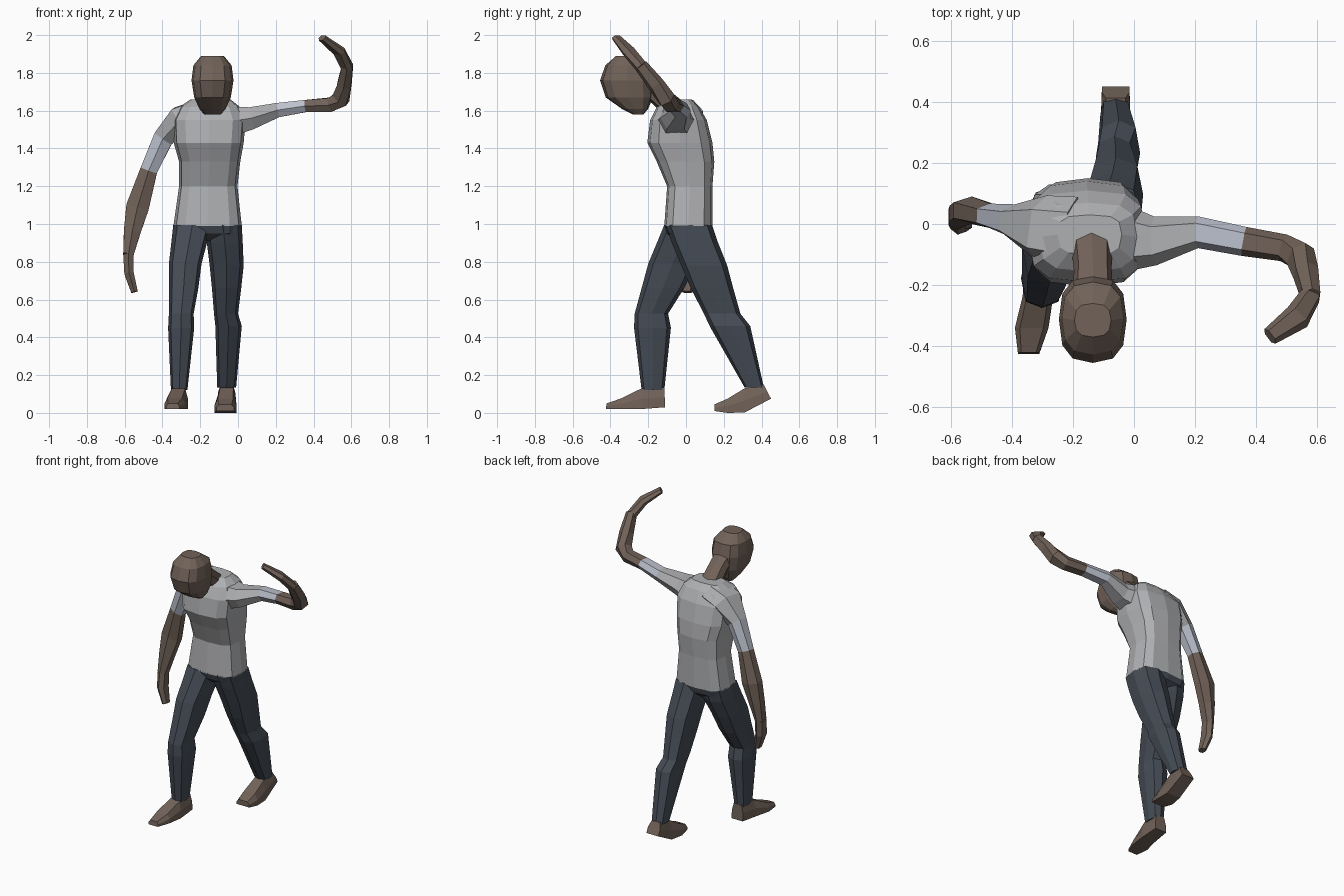
import bpy, bmesh, math
from mathutils import Vector


def material(name, rgb):
    m = bpy.data.materials.new(name)
    m.diffuse_color = (*rgb, 1)
    return m


SKIN = material("brown skin", (0.165, 0.122, 0.098))
SHIRT = material("grey shirt", (0.43, 0.435, 0.45))
CUFF = material("pale sleeve", (0.50, 0.53, 0.61))
TROUSER = material("slate trousers", (0.060, 0.072, 0.092))


def skin_rings(name, rings, mats):
    """Join rings of points into a closed flat-faced body; mats holds one entry per segment."""
    bm = bmesh.new()
    palette = list(dict.fromkeys(mats))
    loops = [[bm.verts.new(p) for p in ring] for ring in rings]
    n = len(rings[0])
    for i in range(len(loops) - 1):
        mat = palette.index(mats[min(i, len(mats) - 1)])
        for k in range(n):
            j = (k + 1) % n
            f = bm.faces.new((loops[i][k], loops[i][j], loops[i + 1][j], loops[i + 1][k]))
            f.material_index = mat
    bm.faces.new(loops[0])
    bm.faces.new(loops[-1]).material_index = palette.index(mats[-1])
    bmesh.ops.recalc_face_normals(bm, faces=bm.faces)
    me = bpy.data.meshes.new(name)
    bm.to_mesh(me)
    bm.free()
    for m in palette:
        me.materials.append(m)
    ob = bpy.data.objects.new(name, me)
    bpy.context.collection.objects.link(ob)
    return ob


def outline(n, p):
    """Rounded-box unit outline: smaller p is boxier."""
    pts = []
    for k in range(n):
        c, s = math.cos(k * math.tau / n), math.sin(k * math.tau / n)
        pts.append((math.copysign(abs(c) ** p, c), math.copysign(abs(s) ** p, s)))
    return pts


def stack(name, rows, mat, n=8, p=0.7):
    """Horizontal sections given as x0, x1, y0, y1, z."""
    rings = [[((a + b) / 2 + u * (b - a) / 2, (c + d) / 2 + v * (d - c) / 2, z)
              for u, v in outline(n, p)] for a, b, c, d, z in rows]
    return skin_rings(name, rings, [mat])


def tube(name, rows, mats, ref=(0, 1, 0), n=6, p=0.8):
    """Sections square to a path, given as x, y, z, radius along ref, other radius."""
    c = [Vector(r[:3]) for r in rows]
    rings = []
    for i, r in enumerate(rows):
        t = Vector((0, 0, 0))
        if i > 0:
            t += (c[i] - c[i - 1]).normalized()
        if i < len(c) - 1:
            t += (c[i + 1] - c[i]).normalized()
        t.normalize()
        u = Vector(ref)
        u = (u - t * u.dot(t)).normalized()
        w = t.cross(u)
        rings.append([c[i] + u * (a * r[3]) + w * (b * r[4]) for a, b in outline(n, p)])
    return skin_rings(name, rings, mats)


def foot(name, rows):
    """Four-cornered sections: bottom y, z, top y, z, x0, x1."""
    rings = []
    for yb, zb, yt, zt, a, b in rows:
        i = (b - a) * 0.15
        rings.append([(a, yb, zb), (b, yb, zb), (b, (yb + yt) / 2, (zb + zt) / 2),
                      (b - i, yt, zt), (a + i, yt, zt), (a, (yb + yt) / 2, (zb + zt) / 2)])
    return skin_rings(name, rings, [SKIN])


# Torso
stack("torso", [
    (-.342, .02, -.115, .14, .99), (-.312, -.003, -.10, .14, 1.20),
    (-.312, .012, -.155, .15, 1.33), (-.34, .03, -.205, .14, 1.43),
    (-.345, .04, -.19, .11, 1.55), (-.31, .01, -.155, .07, 1.62),
    (-.25, -.04, -.10, .03, 1.66)], SHIRT, 12, .62)

# Head and neck
stack("head", [
    (-.195, -.075, -.37, -.26, 1.89), (-.236, -.034, -.427, -.19, 1.84),
    (-.246, -.024, -.455, -.17, 1.76), (-.232, -.038, -.425, -.175, 1.67),
    (-.205, -.065, -.34, -.20, 1.61), (-.18, -.09, -.28, -.225, 1.58)], SKIN, 12, .75)
tube("neck", [(-.14, -.05, 1.60, .068, .06), (-.135, -.15, 1.685, .062, .055),
              (-.135, -.25, 1.76, .065, .055)], [SKIN], (1, 0, 0), 8)

# Lowered right arm
tube("right_arm", [
    (-.20, -.03, 1.595, .12, .07), (-.30, -.015, 1.55, .11, .085),
    (-.395, .01, 1.455, .055, .06), (-.472, .027, 1.285, .04, .051),
    (-.532, .045, 1.09, .045, .068), (-.56, .035, .96, .043, .05),
    (-.58, .022, .84, .042, .031)],
    [SHIRT, SHIRT, CUFF, SKIN])
tube("right_hand", [(-.58, .022, .84, .042, .031), (-.577, .012, .74, .047, .028),
                    (-.548, .005, .64, .03, .02)], [SKIN])

# Raised left arm
tube("left_arm", [
    (-.06, -.045, 1.54, .12, .095), (.07, -.055, 1.56, .08, .066),
    (.21, -.027, 1.603, .052, .043), (.36, -.057, 1.625, .048, .036),
    (.49, -.078, 1.632, .045, .042), (.545, -.105, 1.665, .05, .05),
    (.563, -.16, 1.74, .045, .042), (.58, -.24, 1.84, .036, .032)],
    [SHIRT, SHIRT, CUFF, SKIN])
tube("left_hand", [(.578, -.235, 1.83, .036, .03), (.535, -.305, 1.915, .045, .026),
                   (.445, -.368, 1.985, .03, .017)], [SKIN], (.67, -.74, 0))

# Trousers: seat and two legs
stack("trouser_seat", [(-.342, .02, -.115, .14, .995), (-.33, .01, -.10, .13, .95),
                       (-.22, -.11, -.05, .08, .91)], TROUSER, 12, .62)
stack("right_leg", [
    (-.343, -.14, -.115, .13, .995), (-.352, -.162, -.15, .11, .91),
    (-.366, -.193, -.20, .055, .79), (-.366, -.21, -.235, -.01, .66),
    (-.366, -.235, -.272, -.095, .525), (-.37, -.232, -.275, -.08, .45),
    (-.355, -.268, -.235, -.115, .12)], TROUSER)
stack("left_leg", [
    (-.18, .02, -.11, .138, .995), (-.165, .025, -.075, .17, .90),
    (-.15, .03, -.025, .218, .78), (-.138, .017, .025, .25, .66),
    (-.127, .0, .095, .288, .525), (-.12, .02, .125, .34, .46),
    (-.11, -.01, .31, .412, .135)], TROUSER)

# Feet
foot("right_foot", [(-.11, .03, -.115, .135, -.352, -.268), (-.24, .02, -.235, .13, -.365, -.265),
                    (-.34, .02, -.34, .078, -.39, -.28), (-.425, .02, -.42, .05, -.38, -.31)])
foot("left_foot", [(.45, .075, .412, .15, -.105, -.015), (.31, .002, .31, .13, -.11, -.01),
                   (.22, 0, .22, .075, -.125, -.008), (.15, .01, .15, .045, -.115, -.02)])
